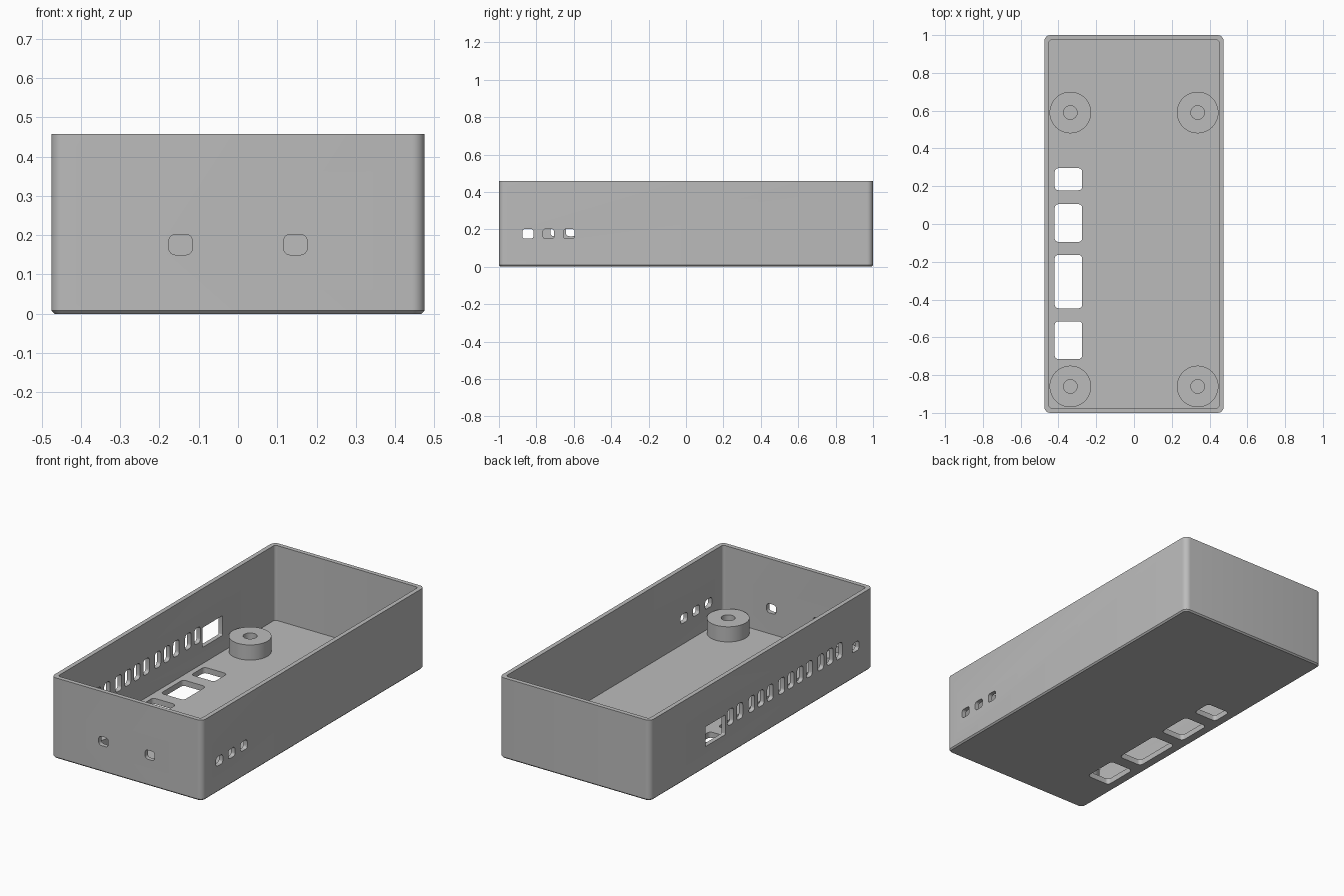
import bpy, bmesh
from math import sin, cos, pi, radians
from mathutils import Vector

old = bpy.data.objects.get("Cube")
if old:
    bpy.data.objects.remove(old, do_unlink=True)

grey = bpy.data.materials.new("plain grey")
grey.use_nodes = True
colour = (0.5, 0.5, 0.5, 1)
grey.diffuse_color = colour
grey.node_tree.nodes["Principled BSDF"].inputs["Base Color"].default_value = colour


def rounded_rect(w, h, r, steps=6):
    """Outline of a rounded rectangle, counter-clockwise, centred on the origin."""
    pts = []
    for q, (sx, sy) in enumerate([(1, 1), (-1, 1), (-1, -1), (1, -1)]):
        for i in range(steps + 1):
            a = (q + i / steps) * pi / 2
            pts.append((sx * (w / 2 - r) + r * cos(a), sy * (h / 2 - r) + r * sin(a)))
    return pts


def loft(bm, rings, cyclic=False):
    """Bridge equal rings of points; cap the two ends unless cyclic."""
    loops = [[bm.verts.new(p) for p in ring] for ring in rings]
    pairs = list(zip(loops, loops[1:]))
    if cyclic:
        pairs.append((loops[-1], loops[0]))
    else:
        bm.faces.new(loops[0])
        bm.faces.new(loops[-1])
    n = len(loops[0])
    for a, b in pairs:
        for i in range(n):
            j = (i + 1) % n
            bm.faces.new((a[i], a[j], b[j], b[i]))


def make(name, bm):
    bmesh.ops.recalc_face_normals(bm, faces=bm.faces)
    mesh = bpy.data.meshes.new(name)
    bm.to_mesh(mesh)
    bm.free()
    mesh.materials.append(grey)
    obj = bpy.data.objects.new(name, mesh)
    bpy.context.collection.objects.link(obj)
    return obj


def activate(obj):
    bpy.ops.object.select_all(action='DESELECT')
    obj.select_set(True)
    bpy.context.view_layer.objects.active = obj


def smooth(obj):
    activate(obj)
    bpy.ops.object.shade_smooth_by_angle(angle=radians(30))


# Open tray: outer skin, rim, inner skin and floor in one loft
W, L, H = 0.95, 2.0, 0.458
WALL, FLOOR, CHAMFER = 0.025, 0.032, 0.008
sections = [
    (CHAMFER, 0.024, 0),
    (0, 0.032, CHAMFER),
    (0, 0.032, H),
    (WALL, 0.015, H),
    (WALL, 0.015, FLOOR),
]
bm = bmesh.new()
loft(bm, [[(x, y, z) for x, y in rounded_rect(W - 2 * m, L - 2 * m, r)]
          for m, r, z in sections])
tray = make("tray", bm)

# Cutters for every opening, gathered in one mesh
cut = bmesh.new()


def opening(axis, centre, w, h, r, depth=0.08):
    """Rounded prism through a wall; axis is the direction it cuts along."""
    c = Vector(centre)
    place = {'x': lambda u, v, d: (d, u, v),
             'y': lambda u, v, d: (u, d, v),
             'z': lambda u, v, d: (u, v, d)}[axis]
    outline = rounded_rect(w, h, r)
    loft(cut, [[c + Vector(place(u, v, d)) for u, v in outline]
               for d in (-depth / 2, depth / 2)])


side = W / 2 - WALL / 2
end = L / 2 - WALL / 2
PORT_Z = 0.176

# Front ports
for x in (-0.146, 0.146):
    opening('y', (x, -end, PORT_Z), 0.06, 0.052, 0.017)

# Ports in the +x wall, and one facing the first in the -x wall
for y in (-0.845, -0.735, -0.625):
    opening('x', (side, y, PORT_Z), 0.06, 0.052, 0.015)
opening('x', (-side, -0.845, PORT_Z), 0.06, 0.052, 0.015)

# Wall slots in groups, each group above a window in the floor
PITCH = 0.083
for y, count in ((0.237, 2), (0.005, 3), (-0.305, 4), (-0.615, 3)):
    span = (count - 1) * PITCH
    opening('z', (-0.347, y, FLOOR / 2), 0.146, span + 0.034, 0.02)
    for i in range(count):
        opening('x', (-side, y - span / 2 + i * PITCH, 0.208), 0.054, 0.09, 0.018)

# Connector window in the -x wall
opening('x', (-side, 0.415, 0.18), 0.18, 0.112, 0.006)

cutter = make("opening_cutter", cut)
cutter.hide_render = True
activate(tray)
mod = tray.modifiers.new("openings", 'BOOLEAN')
mod.operation = 'DIFFERENCE'
mod.solver = 'EXACT'
mod.object = cutter
bpy.ops.object.modifier_apply(modifier=mod.name)
bpy.data.objects.remove(cutter, do_unlink=True)
smooth(tray)

# Screw bosses standing on the floor
SEG = 48
profile = [(0.11, FLOOR - 0.002), (0.11, 0.118), (0.036, 0.118), (0.036, FLOOR - 0.002)]
for row, y in (("back", 0.59), ("front", -0.86)):
    for hand, x in (("left", 0.337), ("right", -0.337)):
        bm = bmesh.new()
        loft(bm, [[(x + r * cos(2 * pi * i / SEG), y + r * sin(2 * pi * i / SEG), z)
                   for i in range(SEG)] for r, z in profile], cyclic=True)
        smooth(make(f"{row}_{hand}_boss", bm))
